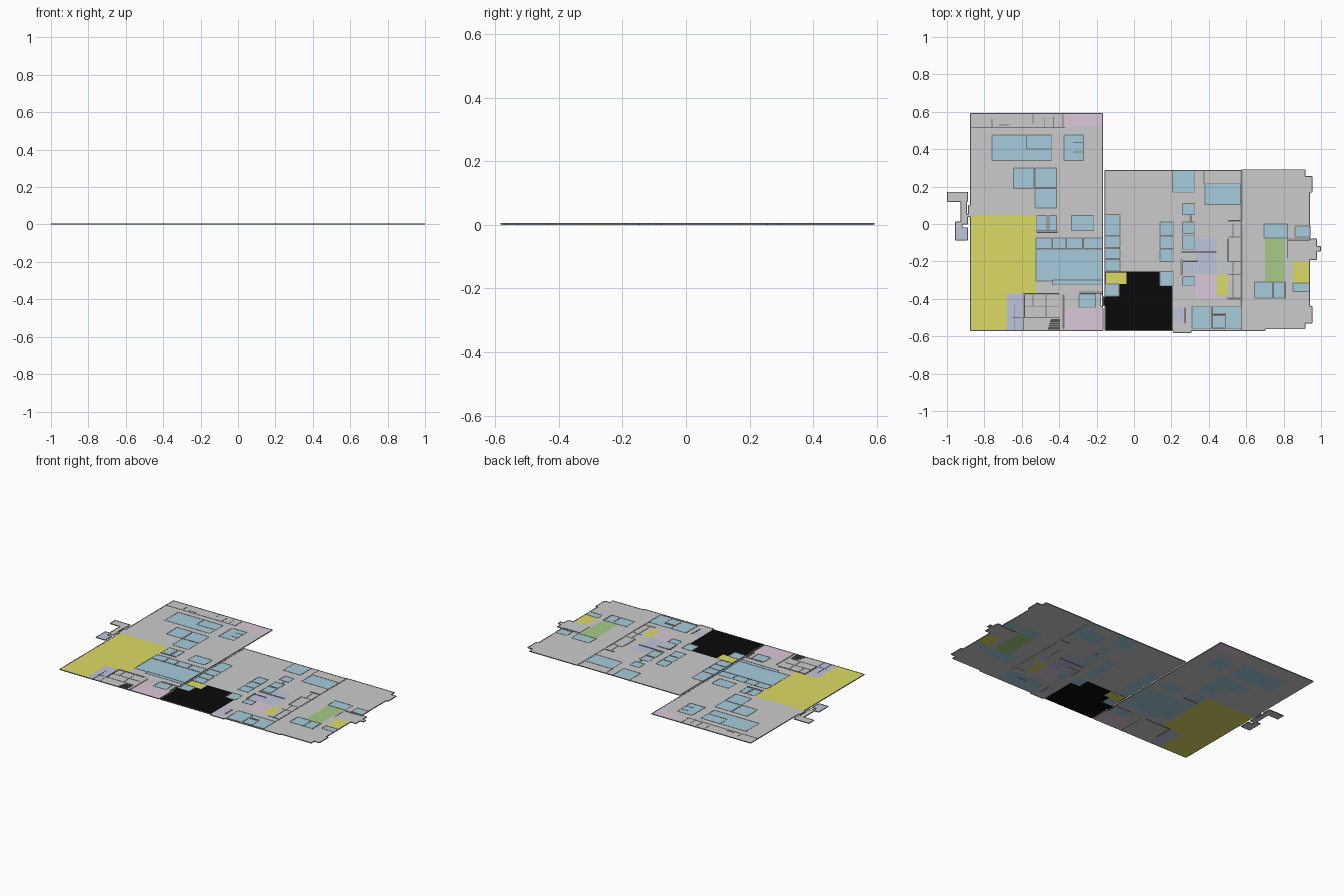
import bpy, bmesh

T = 0.004      # slab thickness
W = 0.0024     # half wall width

# Every rectangle is (x0, y0, x1, y1); later groups overwrite earlier ones.
HALL = [
    (-.875, -.57, -.168, .59), (-.998, .12, -.89, .17), (-.925, .0, -.89, .17),
    (-.91, .04, -.86, .1), (-.955, -.02, -.92, .01),                       # west block, annex
    (-.155, -.57, .572, .285), (.21, -.58, .305, -.56),                    # middle block
    (.575, -.56, .915, .29), (.575, -.57, .7, -.55), (.9, .17, .952, .255),
    (.9, -.53, .952, -.44), (.9, -.45, .938, .18),                         # east block
    (.8, -.19, .975, -.08), (.97, -.145, .998, -.12),
]
BLUE_WEST = [
    (-.76, .34, -.44, .475), (-.575, .4, -.44, .475), (-.375, .34, -.27, .475),
    (-.645, .19, -.535, .3), (-.53, .195, -.415, .3), (-.53, .085, -.415, .19),
    (-.52, -.035, -.465, .045), (-.455, -.035, -.415, .045), (-.335, -.035, -.215, .045),
    (-.525, -.13, -.44, -.075), (-.435, -.13, -.365, -.075),
    (-.36, -.13, -.275, -.075), (-.27, -.13, -.17, -.075),
    (-.525, -.305, -.17, -.135), (-.435, -.325, -.17, -.3), (-.295, -.445, -.205, -.375),
]
BLUE_EAST = [
    (-.155, -.06, -.075, .05), (-.155, -.125, -.075, -.065), (-.155, -.185, -.075, -.13),
    (-.155, -.25, -.075, -.19), (-.155, -.385, -.08, -.32), (.14, -.33, .21, -.255),
    (.205, .17, .325, .285), (.38, .105, .57, .215), (.26, .05, .325, .11),
    (.26, -.05, .325, .01), (.26, -.135, .325, -.06),
    (.14, -.06, .21, .01), (.14, -.13, .21, -.065), (.14, -.2, .21, -.135),
    (.26, -.33, .325, -.28), (.31, -.56, .415, -.44), (.42, -.56, .575, -.44),
    (.42, -.555, .49, -.49), (.695, -.075, .82, 0), (.86, -.07, .94, -.01),
    (.85, -.36, .938, -.315), (.645, -.395, .74, -.31), (.745, -.395, .805, -.31),
]
YELLOW = [(-.875, -.375, -.525, .045), (-.875, -.57, -.68, -.37), (-.15, -.32, -.04, -.258),
          (.445, -.38, .5, -.27), (.85, -.315, .938, -.2)]
LAVENDER = [(-.68, -.57, -.595, -.375), (-.955, -.085, -.89, -.02), (.325, -.265, .44, -.08),
            (.265, -.265, .32, -.2), (.21, -.52, .265, -.44)]
PINK = [(-.37, .52, -.168, .588), (-.365, -.57, -.165, -.45), (.33, -.395, .44, -.27)]
GREEN = [(.7, -.31, .805, -.075)]
BLACK = [(-.155, -.57, .205, -.255), (-.165, -.435, -.15, -.39)]
# open slots between rooms
SLOTS = [
    (-.585, -.378, -.4, -.371), (-.592, -.5, -.585, -.371), (.255, -.153, .44, -.146),
    (.25, -.2, .34, -.194), (-.6, -.025, -.41, -.042) and (-.52, -.045, -.41, -.038),
    (.252, -.27, .258, -.19), (.3, .01, .306, .045), (.505, .012, .572, .019),
    (.572, .02, .577, .285), (.5, -.2, .505, -.08), (.5, -.4, .57, -.395),
    (.572, -.42, .577, -.01), (.27, -.53, .276, -.45), (-.38, -.56, -.375, -.38),
    (-.29, -.37, -.17, -.364), (-.895, .05, -.885, .12), (.82, -.087, .94, -.08),
    (-.178, -.44, -.17, -.375), (.42, -.483, .49, -.477),
]

PAINT = [
    ("hall_floor", HALL, None),
    ("black_floor", BLACK, (.003, .003, .003)),
    ("west_blue_rooms", BLUE_WEST, (.38, .6, .72)),
    ("east_blue_rooms", BLUE_EAST, (.38, .6, .72)),
    ("yellow_rooms", YELLOW, (.72, .71, .13)),
    ("lavender_rooms", LAVENDER, (.51, .56, .72)),
    ("pink_rooms", PINK, (.72, .58, .7)),
    ("green_room", GREEN, (.38, .6, .24)),
    ("slots", SLOTS, None),
]


def add_object(name, bm, color=None):
    me = bpy.data.meshes.new(name)
    bm.to_mesh(me)
    bm.free()
    ob = bpy.data.objects.new(name, me)
    bpy.context.collection.objects.link(ob)
    if color:
        mat = bpy.data.materials.new(name + "_colour")
        mat.diffuse_color = (*color, 1)
        me.materials.append(mat)


def box(bm, x0, y0, x1, y1, z0, z1):
    v = [bm.verts.new((x, y, z)) for z in (z0, z1) for x, y in ((x0, y0), (x1, y0), (x1, y1), (x0, y1))]
    for f in ((3, 2, 1, 0), (4, 5, 6, 7), (0, 1, 5, 4), (1, 2, 6, 5), (2, 3, 7, 6), (3, 0, 4, 7)):
        bm.faces.new([v[i] for i in f])


# Paint all rectangles on one shared grid
rects = [r for _, group, _ in PAINT for r in group]
xs = sorted({x for r in rects for x in (r[0], r[2])})
ys = sorted({y for r in rects for y in (r[1], r[3])})
nx, ny = len(xs) - 1, len(ys) - 1
cell = {}
for name, group, _ in PAINT:
    for n, (x0, y0, x1, y1) in enumerate(group):
        for i in range(xs.index(x0), xs.index(x1)):
            for j in range(ys.index(y0), ys.index(y1)):
                if name == "slots":
                    cell.pop((i, j), None)
                else:
                    cell[i, j] = (name, n if "blue" in name else 0)

# Floor slabs, one object per colour
for name, group, color in PAINT[:-1]:
    bm = bmesh.new()
    pts = {}

    def vert(i, j):
        if (i, j) not in pts:
            pts[i, j] = bm.verts.new((xs[i], ys[j], 0))
        return pts[i, j]

    for (i, j), key in cell.items():
        if key[0] == name:
            bm.faces.new([vert(i, j), vert(i, j + 1), vert(i + 1, j + 1), vert(i + 1, j)])
    top = bmesh.ops.extrude_face_region(bm, geom=bm.faces[:], use_keep_orig=True)["geom"]
    bmesh.ops.translate(bm, vec=(0, 0, T), verts=[g for g in top if isinstance(g, bmesh.types.BMVert)])
    bmesh.ops.dissolve_limit(bm, angle_limit=.02, verts=bm.verts[:], edges=bm.edges[:])
    bmesh.ops.recalc_face_normals(bm, faces=bm.faces[:])
    add_object(name, bm, color)


# Thin dark walls wherever a blue room or the outer edge meets something else
def walled(a, b):
    if a == b:
        return False
    return a is None or b is None or "blue" in a[0] + b[0]


walls = bmesh.new()
for along, across, na, nc, flip in ((xs, ys, nx, ny, False), (ys, xs, ny, nx, True)):
    for c in range(nc + 1):
        start = None
        for a in range(na + 1):
            p, q = ((c - 1, a), (c, a)) if flip else ((a, c - 1), (a, c))
            on = a < na and walled(cell.get(p), cell.get(q))
            if on and start is None:
                start = a
            if not on and start is not None:
                s, e, m = along[start], along[a], across[c]
                r = (m - W, s, m + W, e) if flip else (s, m - W, e, m + W)
                box(walls, *r, .0005, T + .001)
                start = None
add_object("room_walls", walls, (.2, .2, .2))

# Extra partitions inside the grey areas and rooms
parts = bmesh.new()
PARTITIONS = [
    (-.875, .515, -.37, .515), (-.76, .515, -.76, .56), (-.72, .53, -.67, .53), (-.54, .54, -.54, .59),
    (-.48, .515, -.48, .57), (-.43, .515, -.43, .57), (-.38, .515, -.38, .59), (-.32, .435, -.27, .435),
    (-.32, .385, -.27, .385), (-.58, -.44, -.4, -.44), (-.54, -.44, -.54, -.38), (-.47, -.5, -.47, -.38),
    (-.65, -.5, -.6, -.5), (-.64, -.57, -.64, -.43), (-.59, -.5, -.4, -.5), (-.59, -.57, -.59, -.5),
    (.505, -.2, .575, -.2), (.505, -.07, .575, -.07), (.53, -.07, .53, .0), (.505, -.27, .575, -.27),
    (.53, -.4, .53, -.2), (.375, .215, .375, .285), (.81, -.395, .81, -.31), (.82, -.18, .82, -.08),
]
for x0, y0, x1, y1 in PARTITIONS:
    box(parts, x0 - W, y0 - W, x1 + W, y1 + W, .0005, T + .001)
add_object("partitions", parts, (.2, .2, .2))

# Dark stair flight in the south-west service core
stairs = bmesh.new()
for k in range(6):
    y = -.565 + k * .01
    box(stairs, -.46 + k * .003, y, -.395, y + .008, .0005, T + .001)
add_object("stairs", stairs, (.08, .08, .08))
